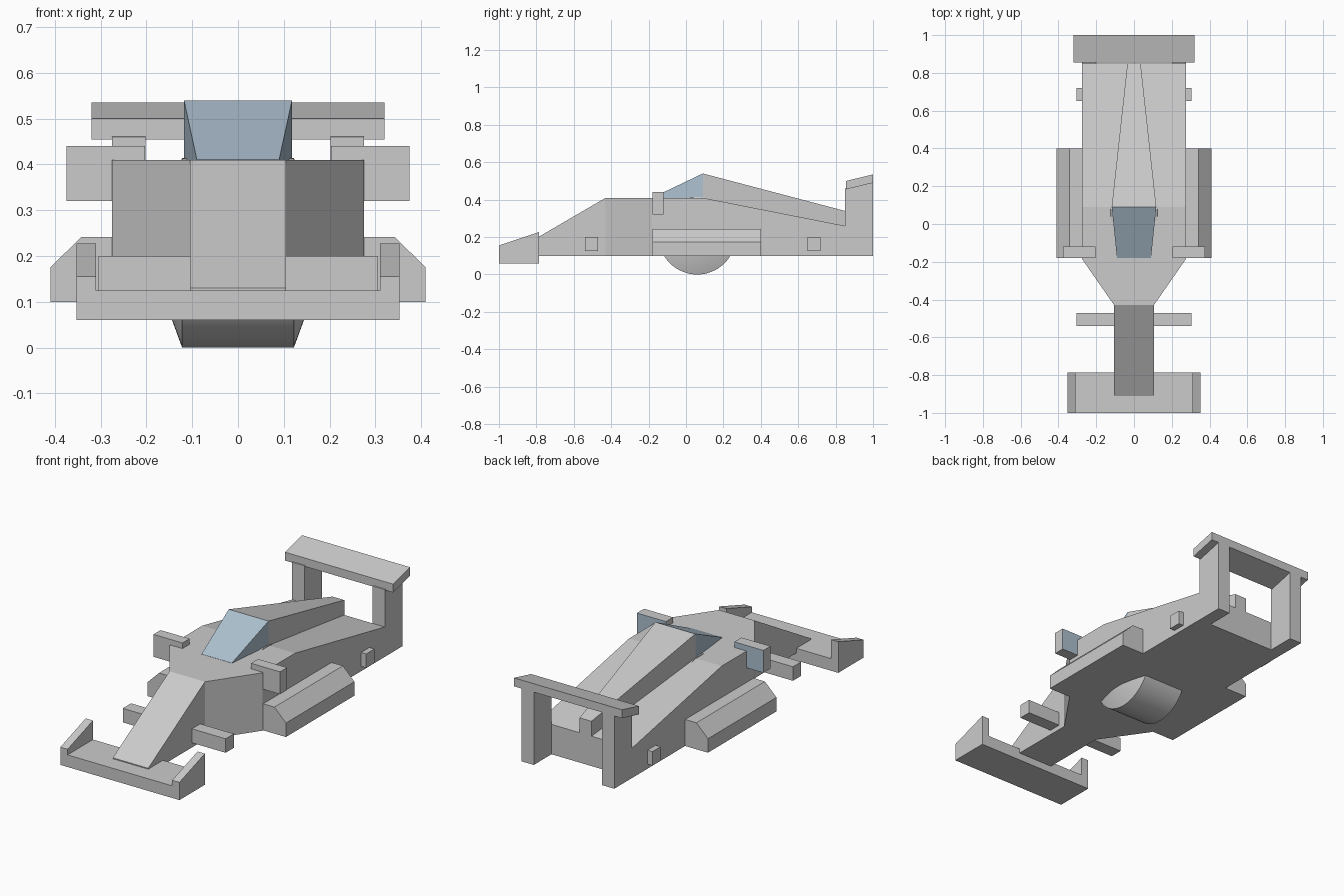
import bpy, bmesh, math
from mathutils import Vector

if "Cube" in bpy.data.objects:
    bpy.data.objects.remove(bpy.data.objects["Cube"])

glass = bpy.data.materials.new("glass_blue")
glass.diffuse_color = (0.42, 0.53, 0.63, 1)
glass.use_nodes = True
glass.node_tree.nodes["Principled BSDF"].inputs["Base Color"].default_value = glass.diffuse_color


def loft(name, rings):
    """Skin matching rings of points and cap both ends."""
    bm = bmesh.new()
    loops = [[bm.verts.new(p) for p in ring] for ring in rings]
    n = len(loops[0])
    for a, b in zip(loops, loops[1:]):
        for i in range(n):
            j = (i + 1) % n
            bm.faces.new((a[i], a[j], b[j], b[i]))
    bm.faces.new(loops[0])
    bm.faces.new(loops[-1])
    bmesh.ops.recalc_face_normals(bm, faces=bm.faces)
    mesh = bpy.data.meshes.new(name)
    bm.to_mesh(mesh)
    bm.free()
    ob = bpy.data.objects.new(name, mesh)
    bpy.context.collection.objects.link(ob)
    return ob


def side_profile(name, pts, x0, x1):
    """Extrude a (y, z) profile across x."""
    return loft(name, [[(x, y, z) for y, z in pts] for x in (x0, x1)])


def box(name, x0, x1, y0, y1, z0, z1):
    return side_profile(name, [(y0, z0), (y1, z0), (y1, z1), (y0, z1)], x0, x1)


def section(y, half, z0, z1, top=None):
    """Rectangular cross-section of the body at a given y."""
    return [(-half, y, z0), (half, y, z0), (half, y, z1), (-half, y, z1)]


def mirrored(ob):
    ob.modifiers.new("mirror", 'MIRROR').use_axis = (True, False, False)
    return ob


# Main body: narrow sloped nose, flared shoulders, falling rear deck
loft("body", [section(-0.91, 0.105, 0.1, 0.13),
              section(-0.43, 0.105, 0.1, 0.41),
              section(-0.185, 0.275, 0.1, 0.41),
              section(0.09, 0.275, 0.1, 0.41),
              section(0.85, 0.275, 0.1, 0.26)])

# Engine cover behind the cockpit
loft("engine_cover", [section(0.09, 0.118, 0.38, 0.54),
                      section(0.85, 0.035, 0.24, 0.34)])

# Wedge-shaped glass canopy
canopy = loft("canopy", [section(-0.18, 0.09, 0.39, 0.411),
                         section(0.09, 0.118, 0.39, 0.54)])
canopy.data.materials.append(glass)

# Side pods with a chamfered outer edge
pod = [(0.265, 0.1), (0.41, 0.1), (0.41, 0.175), (0.342, 0.242), (0.265, 0.242)]
mirrored(loft("side_pod", [[(x, y, z) for x, z in pod] for y in (-0.18, 0.4)]))

# Front and rear axle stubs
mirrored(box("front_axle", 0.09, 0.305, -0.54, -0.47, 0.125, 0.2))
mirrored(box("rear_axle", 0.26, 0.305, 0.65, 0.72, 0.125, 0.2))

# Wing mirrors with glass on the rear face
door_mirror = mirrored(box("wing_mirror", 0.203, 0.375, -0.18, -0.12, 0.32, 0.44))
door_mirror.data.materials.append(None)
door_mirror.data.materials.append(glass)
for face in door_mirror.data.polygons:
    if face.normal.y > 0.9:
        face.material_index = 1

# Front wing and its sloping end plates
box("front_wing", -0.312, 0.312, -1.0, -0.785, 0.06, 0.125)
mirrored(side_profile("front_end_plate",
                      [(-1.0, 0.06), (-0.785, 0.06), (-0.785, 0.227), (-1.0, 0.155)],
                      0.31, 0.353))

# Rear wing on two posts
side_profile("rear_wing", [(0.855, 0.455), (1.0, 0.49), (1.0, 0.535), (0.855, 0.5)],
             -0.32, 0.32)
mirrored(side_profile("rear_wing_post",
                      [(0.85, 0.1), (1.0, 0.1), (1.0, 0.495), (0.85, 0.46)],
                      0.202, 0.275))

# Central roller under the floor, with coned ends
rings = [[(x, 0.06 + r * math.cos(a), 0.21 + r * math.sin(a))
          for a in (math.tau * i / 64 for i in range(64))]
         for x, r in ((-0.165, 0.09), (-0.122, 0.207), (0.122, 0.207), (0.165, 0.09))]
for ring in rings:
    for i, p in enumerate(ring):
        ring[i] = Vector(p) - Vector((0, 0, 0.003))
roller = loft("roller", rings)
bpy.context.view_layer.objects.active = roller
roller.select_set(True)
bpy.ops.object.shade_smooth_by_angle(angle=math.radians(30))
